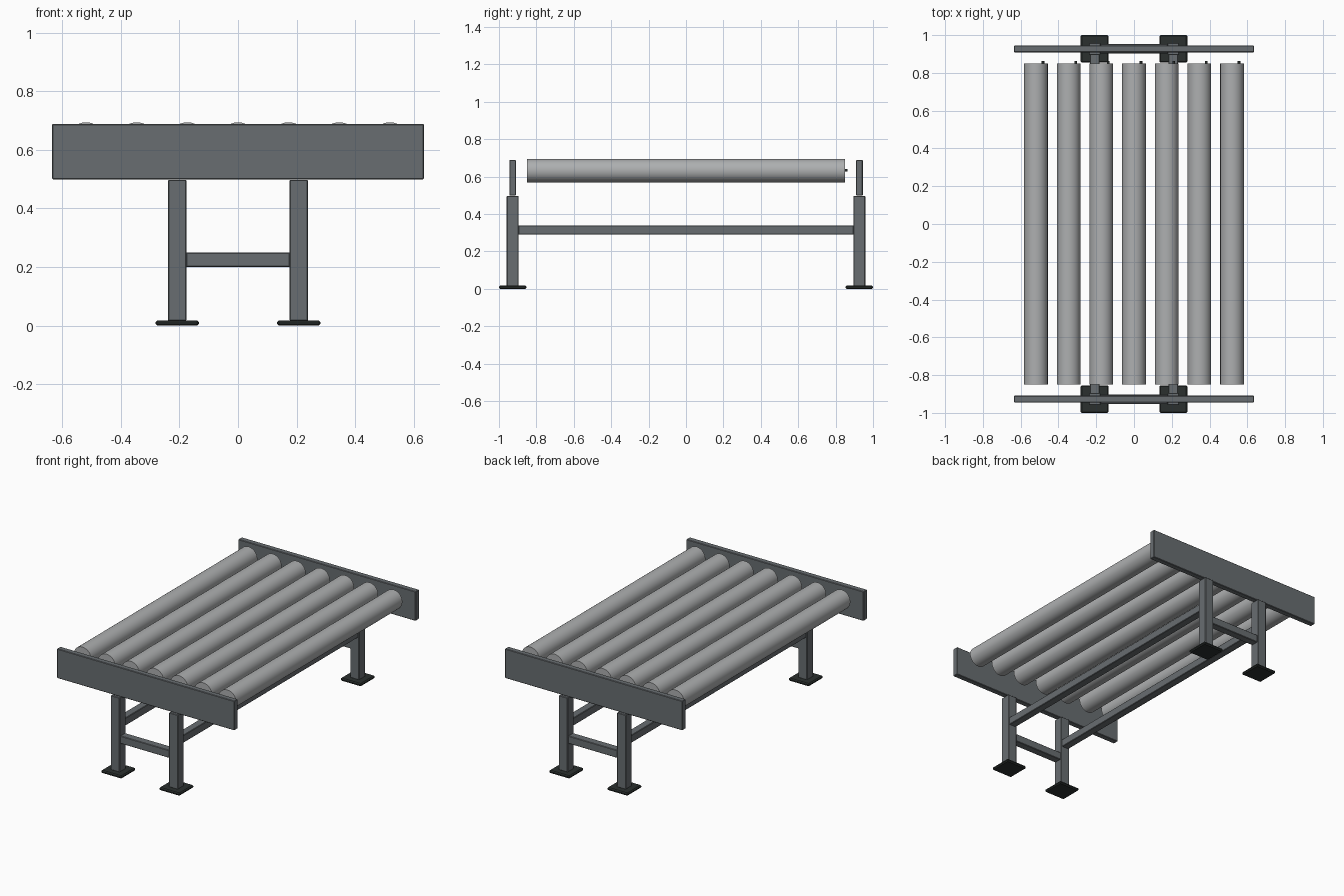
import bpy
import math

cube = bpy.data.objects.get("Cube")
if cube:
    bpy.data.objects.remove(cube, do_unlink=True)


def material(name, colour):
    mat = bpy.data.materials.new(name)
    mat.use_nodes = True
    mat.diffuse_color = (*colour, 1)
    mat.node_tree.nodes["Principled BSDF"].inputs["Base Color"].default_value = (*colour, 1)
    return mat


STEEL = material("painted steel", (0.14, 0.155, 0.165))
ROLLER = material("roller grey", (0.42, 0.43, 0.435))
FOOT = material("black rubber", (0.024, 0.03, 0.028))


def box(name, centre, size, mat, bevel=0.003):
    bpy.ops.mesh.primitive_cube_add(size=1, location=centre)
    obj = bpy.context.object
    obj.name = name
    obj.scale = size
    bpy.ops.object.transform_apply(location=False, rotation=False, scale=True)
    obj.data.materials.append(mat)
    mod = obj.modifiers.new("soft edges", "BEVEL")
    mod.width = bevel
    mod.segments = 1
    return obj


def rod(name, centre, radius, length, sides):
    bpy.ops.mesh.primitive_cylinder_add(vertices=sides, radius=radius, depth=length,
                                        location=centre, rotation=(math.pi / 2, 0, 0))
    obj = bpy.context.object
    obj.name = name
    obj.data.materials.append(ROLLER)
    bpy.ops.object.shade_smooth_by_angle(angle=math.radians(40))
    return obj


LEG_X, LEG_Y = 0.208, 0.927

# End frames: side rail, two legs on foot plates, and a short brace
for end, y in (("front", -LEG_Y), ("back", LEG_Y)):
    box(f"{end}_rail", (0, y, 0.594), (1.27, 0.036, 0.19), STEEL)
    box(f"{end}_brace", (0, y, 0.225), (2 * LEG_X - 0.06, 0.05, 0.05), STEEL)
    for side, x in (("right", -LEG_X), ("left", LEG_X)):
        box(f"{end}_{side}_leg", (x, y, 0.257), (0.063, 0.063, 0.482), STEEL)
        box(f"{end}_{side}_foot", (x, y, 0.009), (0.148, 0.146, 0.018), FOOT, 0.006)

# Long stretchers joining the two end frames
for side, x in (("right", -LEG_X), ("left", LEG_X)):
    box(f"{side}_stretcher", (x, 0, 0.315), (0.05, 2 * LEG_Y - 0.06, 0.05), STEEL)

# Rollers, each with a small pin off-centre on the back end
for i in range(7):
    x = (i - 3) * 0.173
    rod(f"roller_{i + 1}", (x, 0, 0.632), 0.0625, 1.70, 48)
    rod(f"roller_pin_{i + 1}", (x + 0.037, 0.855, 0.635), 0.007, 0.016, 12).data.materials[0] = FOOT
